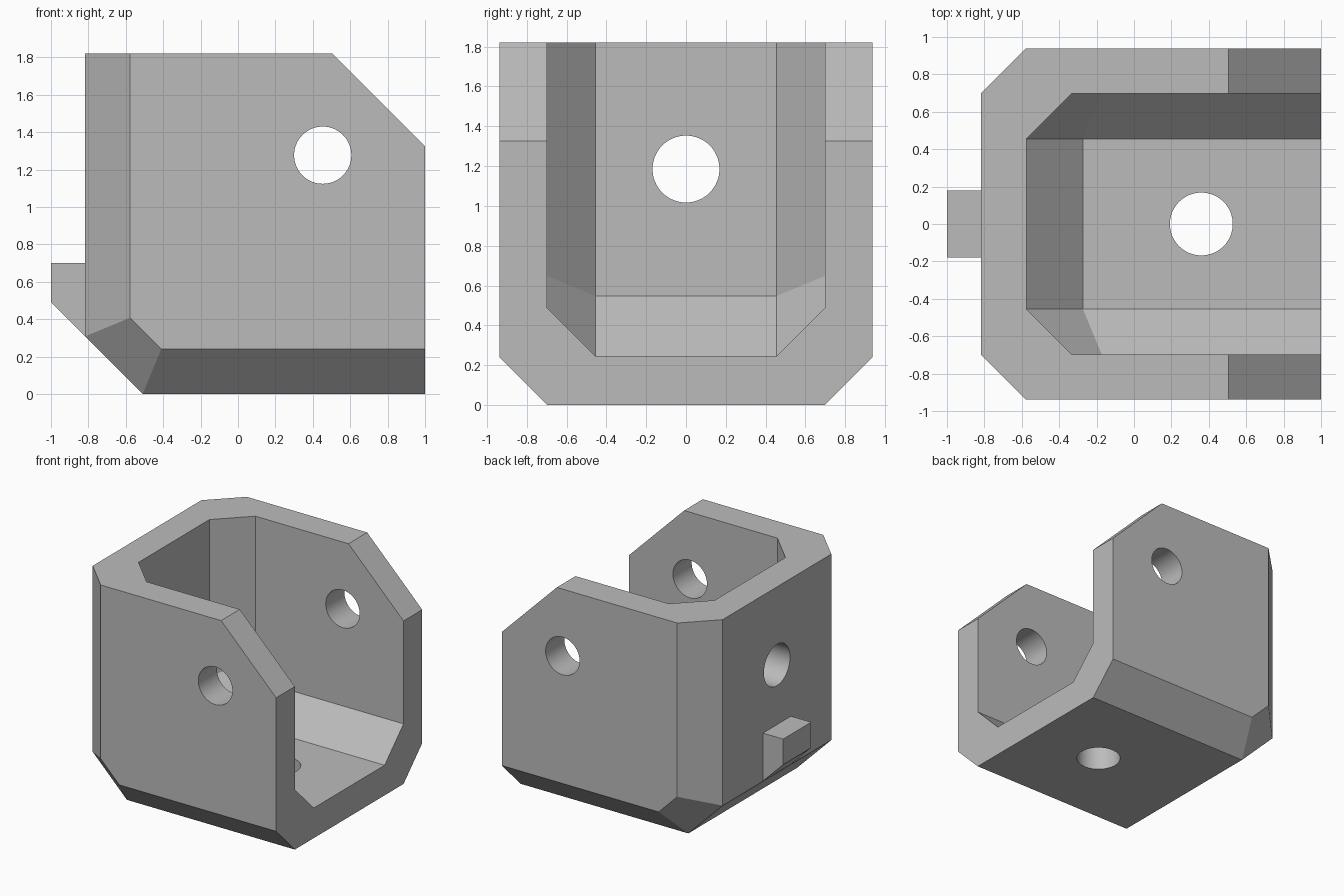
import bpy, bmesh, math
from mathutils import Vector

cube = bpy.data.objects.get("Cube")
if cube:
    bpy.data.objects.remove(cube, do_unlink=True)

grey = bpy.data.materials.new("plain grey")
grey.use_nodes = True
colour = (0.5, 0.5, 0.5, 1)
grey.diffuse_color = colour
grey.node_tree.nodes["Principled BSDF"].inputs["Base Color"].default_value = colour


def make_object(name, bm):
    bmesh.ops.recalc_face_normals(bm, faces=bm.faces)
    mesh = bpy.data.meshes.new(name)
    bm.to_mesh(mesh)
    bm.free()
    mesh.materials.append(grey)
    obj = bpy.data.objects.new(name, mesh)
    bpy.context.collection.objects.link(obj)
    return obj


def cut_block(name, low, high, planes):
    """Box from low to high, trimmed by (point, outward normal) planes."""
    bm = bmesh.new()
    bmesh.ops.create_cube(bm, size=1)
    low, high = Vector(low), Vector(high)
    for v in bm.verts:
        v.co = (low + high) / 2 + v.co * (high - low)
    for point, normal in planes:
        geom = bm.verts[:] + bm.edges[:] + bm.faces[:]
        cut = bmesh.ops.bisect_plane(bm, geom=geom, plane_co=point, plane_no=normal,
                                     dist=1e-5, clear_outer=True)
        edges = [e for e in cut["geom_cut"] if isinstance(e, bmesh.types.BMEdge)]
        bmesh.ops.contextual_create(bm, geom=edges)
    return make_object(name, bm)


def shell_planes(x, y, z, rear):
    """Chamfers of a shell: x rear wall, y flat half width, z floor, rear chamfer size."""
    planes = [((x + rear, 0, z), (-1, 0, -1))]
    for s in (-1, 1):
        planes += [((x, s * y, 0), (-1, s, 0)),
                   ((0, s * y, z), (0, s, -1)),
                   ((x + rear, s * y, z), (-1, s * math.sqrt(2), -1))]
    return planes


def cylinder(name, centre, axis, radius, depth):
    bm = bmesh.new()
    bmesh.ops.create_cone(bm, cap_ends=True, segments=64, radius1=radius,
                          radius2=radius, depth=depth)
    obj = make_object(name, bm)
    turn = Vector((0, 0, 1)).rotation_difference(Vector(axis)).to_matrix().to_4x4()
    obj.data.transform(turn)
    obj.data.transform(turn.Translation(centre))
    return obj


def subtract(target, cutter):
    mod = target.modifiers.new("cut", 'BOOLEAN')
    mod.operation = 'DIFFERENCE'
    mod.solver = 'EXACT'
    mod.object = cutter
    bpy.context.view_layer.objects.active = target
    bpy.ops.object.modifier_apply(modifier=mod.name)
    bpy.data.objects.remove(cutter, do_unlink=True)


# Chamfered outer body with the sloped top at the open end
outer = shell_planes(-0.818, 0.698, 0, 0.308) + [((0.505, 0, 1.82), (1, 0, 1))]
bracket = cut_block("bracket_body", (-0.818, -0.938, 0), (1, 0.938, 1.82), outer)

# Hollow, open at the top and at one end
hollow = cut_block("hollow_cutter", (-0.576, -0.698, 0.245), (1.5, 0.698, 2.5),
                   shell_planes(-0.576, 0.455, 0.245, 0.303))
subtract(bracket, hollow)

# Holes through both sides, the end wall and the floor
subtract(bracket, cylinder("side_hole_cutter", (0.453, 0, 1.277), (0, 1, 0), 0.153, 3))
subtract(bracket, cylinder("end_hole_cutter", (-0.7, 0, 1.185), (1, 0, 0), 0.168, 1))
subtract(bracket, cylinder("floor_hole_cutter", (0.36, 0, 0.1), (0, 0, 1), 0.168, 1))

# Tab on the end wall, its underside in line with the chamfer
tab = cut_block("end_tab", (-1, -0.18, 0.31), (-0.75, 0.18, 0.7),
                [((-0.818, 0, 0.31), (-1, 0, -1))])

for obj in (bracket, tab):
    bpy.ops.object.select_all(action='DESELECT')
    obj.select_set(True)
    bpy.context.view_layer.objects.active = obj
    bpy.ops.object.shade_smooth_by_angle(angle=math.radians(20))
